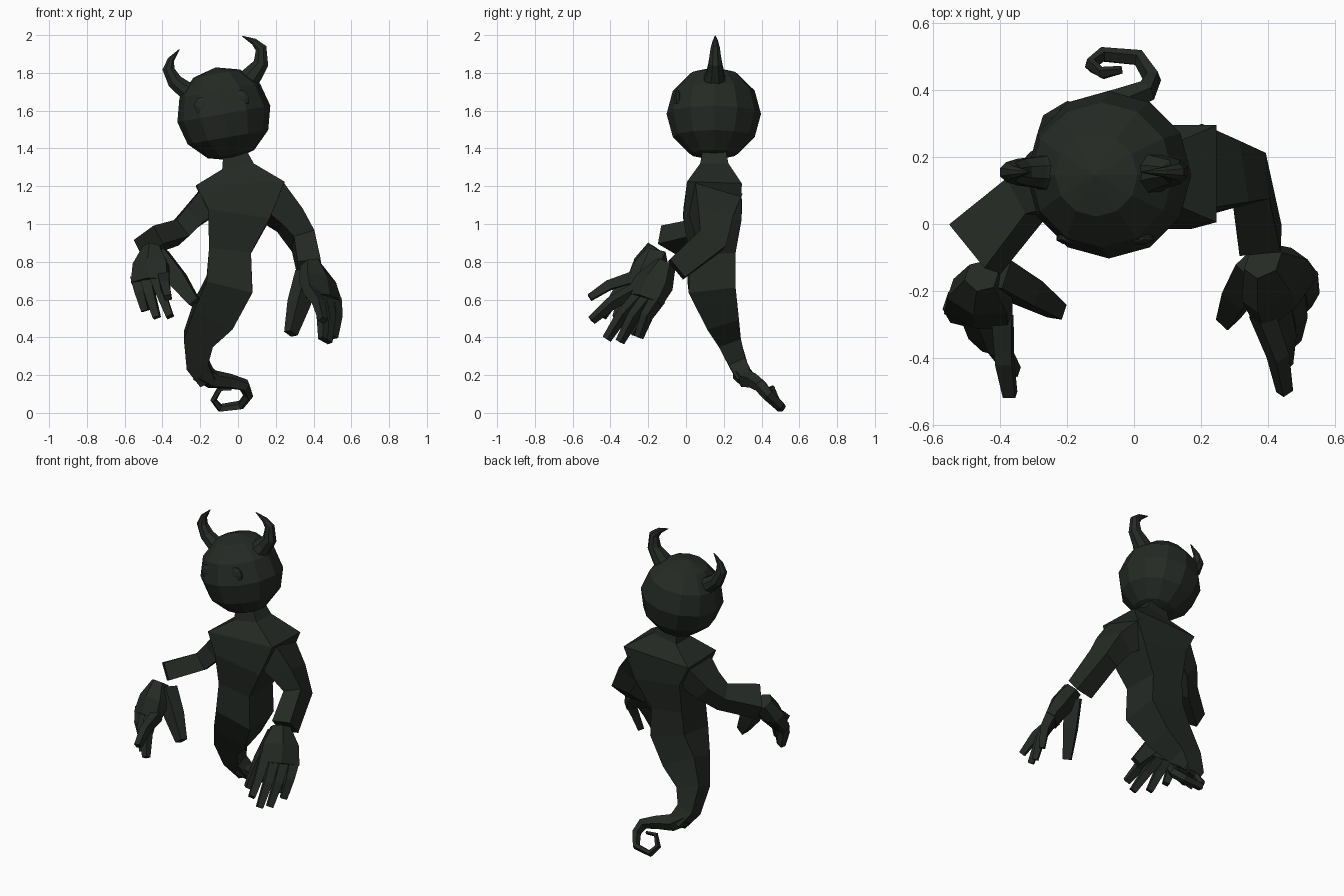
import bpy, bmesh, math
from mathutils import Vector, Matrix

mat = bpy.data.materials.new("dark_skin")
mat.diffuse_color = (0.018, 0.023, 0.018, 1)


def finish(name, bm):
    bmesh.ops.recalc_face_normals(bm, faces=bm.faces)
    me = bpy.data.meshes.new(name)
    bm.to_mesh(me)
    bm.free()
    me.materials.append(mat)
    ob = bpy.data.objects.new(name, me)
    bpy.context.collection.objects.link(ob)
    return ob


def loft(name, stations, side, sides=4):
    """Skin rings (x, y, z, half width along side, half depth) along a path."""
    bm = bmesh.new()
    pts = [Vector(s[:3]) for s in stations]
    grow = 1 / math.cos(math.pi / sides)
    rings = []
    for i, s in enumerate(stations):
        t = Vector()
        if i:
            t += (pts[i] - pts[i - 1]).normalized()
        if i < len(pts) - 1:
            t += (pts[i + 1] - pts[i]).normalized()
        t.normalize()
        u = Vector(side)
        u = (u - t * u.dot(t)).normalized()
        v = t.cross(u)
        ring = []
        for k in range(sides):
            a = 2 * math.pi * (k + 0.5) / sides
            ring.append(bm.verts.new(pts[i] + u * (math.cos(a) * s[3] * grow)
                                     + v * (math.sin(a) * s[4] * grow)))
        rings.append(ring)
    for a, b in zip(rings, rings[1:]):
        for k in range(sides):
            j = (k + 1) % sides
            bm.faces.new((a[k], a[j], b[j], b[k]))
    bm.faces.new(rings[0])
    bm.faces.new(rings[-1])
    return finish(name, bm)


# Head, tilted sideways
head_c = Vector((-0.075, 0.147, 1.583))
tilt = Matrix.Translation(head_c) @ Matrix.Rotation(math.radians(-10), 4, 'Y')
bm = bmesh.new()
bmesh.ops.create_uvsphere(bm, u_segments=12, v_segments=6, radius=0.25)
bmesh.ops.transform(bm, matrix=tilt, verts=bm.verts)
finish("head", bm)

# Eyes, almost flush with the face
for sx in (-1, 1):
    bm = bmesh.new()
    bmesh.ops.create_uvsphere(bm, u_segments=10, v_segments=6, radius=0.05)
    m = tilt @ Matrix.Translation((sx * 0.1, -0.19, 0.06)) @ Matrix.Diagonal((1, 0.4, 1, 1))
    bmesh.ops.transform(bm, matrix=m, verts=bm.verts)
    finish("eye", bm)

# Horns, curling inward
loft("horn_right", [(0.05, 0.15, 1.755, .06, .06), (0.085, 0.155, 1.80, .046, .05),
                    (0.122, 0.155, 1.85, .036, .04), (0.122, 0.155, 1.93, .024, .03),
                    (0.085, 0.155, 1.965, .014, .018), (0.022, 0.155, 1.995, .002, .002)], (0, 1, 0), 8)
loft("horn_left", [(-0.235, 0.15, 1.685, .06, .06), (-0.285, 0.155, 1.715, .046, .046),
                   (-0.335, 0.155, 1.755, .04, .04), (-0.368, 0.155, 1.82, .03, .032),
                   (-0.355, 0.155, 1.87, .018, .018), (-0.31, 0.155, 1.925, .002, .002)], (0, 1, 0), 8)

# Torso flowing into the lower body, boxy in section
loft("body", [(-0.018, .15, 1.38, .062, .06), (0, .15, 1.305, .085, .075),
              (0.012, .15, 1.21, .235, .145), (0.005, .14, 1.05, .165, .155),
              (-0.042, .14, .86, .112, .122), (-0.045, .135, .68, .125, .125),
              (-0.13, .18, .52, .115, .088), (-0.21, .225, .39, .08, .062),
              (-0.215, .275, .26, .058, .048), (-0.16, .32, .175, .045, .042)], (1, 0, 0))

# Spiral tail tip
loft("tail_curl", [(-0.20, .29, .22, .045, .05), (-0.13, .33, .175, .04, .045),
                   (-0.04, .365, .165, .034, .034), (0.035, .395, .145, .03, .028),
                   (0.055, .435, .095, .026, .022), (0.015, .495, .04, .024, .018),
                   (-0.095, .505, .025, .022, .016), (-0.13, .475, .07, .02, .014),
                   (-0.095, .45, .13, .018, .012), (-0.035, .46, .13, .012, .008)],
     (0, .7, .7), 5)

# Arms, square in section
loft("arm_right", [(0.16, .15, 1.13, .09, .13), (0.275, .14, 1.02, .07, .095),
                   (0.345, .13, .91, .058, .08), (0.378, -.05, .76, .062, .062)], (1, 0.2, 0.2))
loft("arm_left", [(-0.14, .15, 1.13, .12, .08), (-0.25, .13, 1.03, .09, .058),
                  (-0.32, .08, .955, .065, .055), (-0.475, -.075, .905, .092, .055)],
     (.07, -.165, .065))


def hand(tag, wrist, knuckle, lateral, width, tips, thumb):
    """Palm, four fingers fanned along the lateral axis, and a thumb."""
    w, k, lat = Vector(wrist), Vector(knuckle), Vector(lateral).normalized()
    m = w.lerp(k, 0.5)
    loft("palm_" + tag, [(*w, width * .45, .05), (*m, width * .92, .062), (*k, width, .04)], lat, 6)
    normal = (k - w).cross(lat).normalized()
    if normal.y > 0:
        normal = -normal
    for i, tip in enumerate(tips):
        root = k + lat * width * (-.75 + .5 * i) + (w - k) * 0.15
        t = Vector(tip)
        mid = root.lerp(t, 0.5) + normal * 0.02
        loft("finger_" + tag, [(*root, .03, .03), (*mid, .025, .025), (*t, .019, .017)], lat)
    a, b = Vector(thumb[0]), Vector(thumb[1])
    mid = a.lerp(b, 0.5)
    loft("thumb_" + tag, [(*a, .045, .045), (*mid, .048, .04), (*b, .028, .024)], lat)


# Hands float just beyond the wrists
hand("right", (.385, -.11, .785), (.455, -.225, .60), (.6, .6, -.2), .12,
     [(.45, -.50, .49), (.45, -.42, .39), (.475, -.35, .375), (.505, -.25, .40)],
     ((.365, -.125, .74), (.28, -.285, .42)))
hand("left", (-.455, -.155, .87), (-.465, -.275, .69), (-.9, .3, 0), .10,
     [(-.37, -.51, .61), (-.36, -.44, .51), (-.43, -.37, .505), (-.49, -.29, .54)],
     ((-.415, -.145, .835), (-.23, -.26, .585)))
